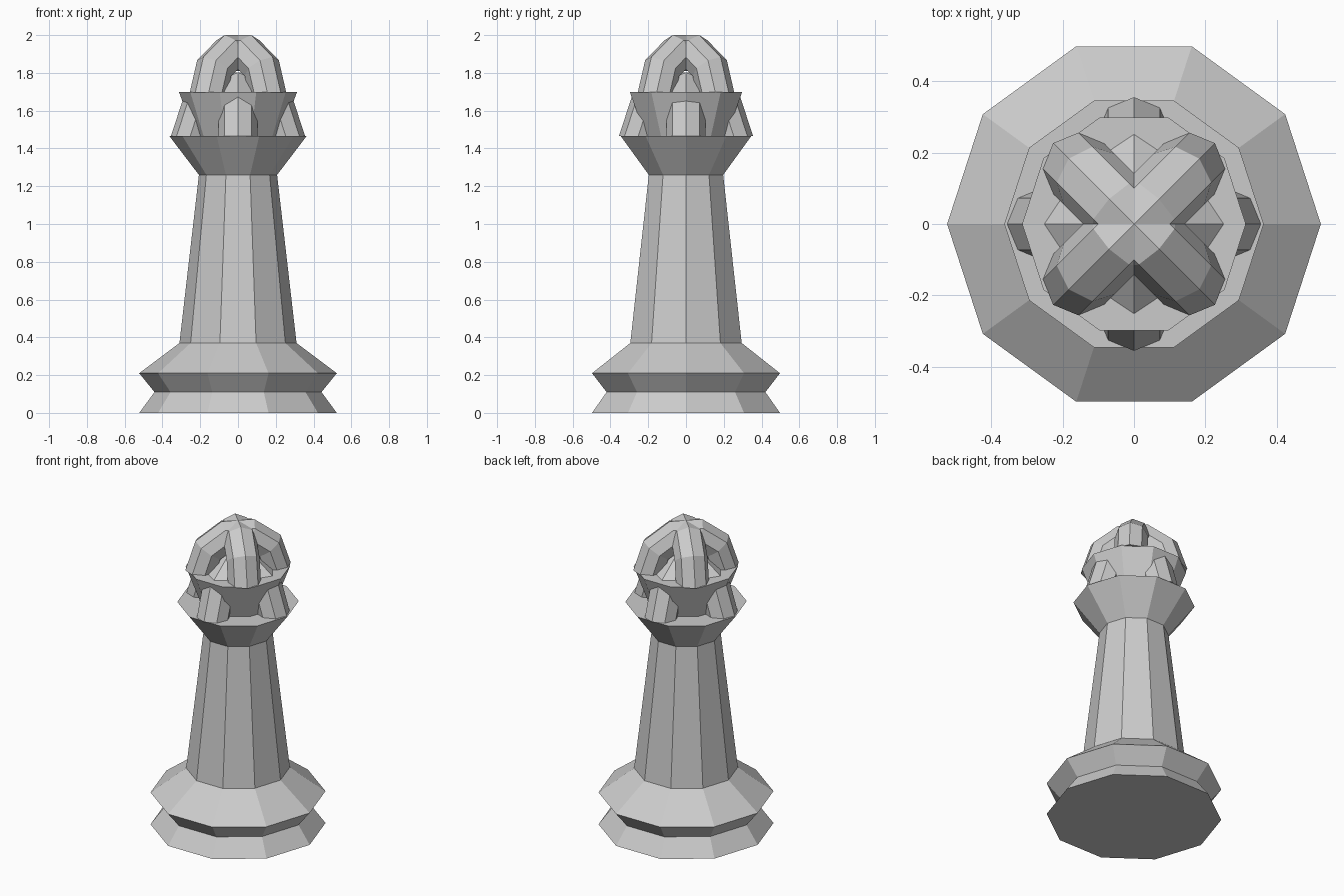
import bpy, bmesh
from math import sin, cos, pi, radians

if "Cube" in bpy.data.objects:
    bpy.data.objects.remove(bpy.data.objects["Cube"])


def make_object(name, bm):
    bmesh.ops.recalc_face_normals(bm, faces=bm.faces)
    mesh = bpy.data.meshes.new(name)
    bm.to_mesh(mesh)
    bm.free()
    obj = bpy.data.objects.new(name, mesh)
    bpy.context.collection.objects.link(obj)
    return obj


def skin(name, rings):
    """Join equal rings of points into a capped, flat-shaded solid."""
    bm = bmesh.new()
    loops = [[bm.verts.new(p) for p in ring] for ring in rings]
    n = len(loops[0])
    for a, b in zip(loops, loops[1:]):
        for i in range(n):
            j = (i + 1) % n
            bm.faces.new((a[i], a[j], b[j], b[i]))
    bm.faces.new(loops[0])
    bm.faces.new(loops[-1])
    return make_object(name, bm)


def turned(name, profile, sides=10):
    """Ten-sided solid from a (radius, height) profile."""
    return skin(name, [[(r * cos(2 * pi * i / sides), r * sin(2 * pi * i / sides), z)
                        for i in range(sides)] for r, z in profile])


def arch(name, major, minor, z, turn):
    """Half ring with an eight-sided section, standing upright."""
    rings = []
    for k in range(6):
        a = radians(36 * k)
        ring = []
        for i in range(8):
            t = 2 * pi * i / 8
            d, side = major + minor * cos(t), minor * sin(t)
            x = d * cos(a)
            ring.append((x * cos(turn) - side * sin(turn),
                         x * sin(turn) + side * cos(turn),
                         z + d * sin(a)))
        rings.append(ring)
    return skin(name, rings)


# Stepped foot, tapered shaft and flared cup
turned("foot", [(0.523, 0), (0.442, 0.11), (0.523, 0.21), (0.31, 0.37)])
turned("shaft", [(0.31, 0.37), (0.207, 1.26)])
turned("cup", [(0.207, 1.26), (0.363, 1.465)])

# Flared collar above the cup
turned("collar", [(0.225, 1.465), (0.313, 1.70)])

# Lower crossed arches, mostly hidden inside the collar
for i in range(2):
    arch("lower_arch", 0.253, 0.102, 1.465, i * pi / 2)

# Upper crossed arches forming the crown, set on the diagonals
for i in range(2):
    arch("upper_arch", 0.22, 0.1, 1.696, pi / 4 + i * pi / 2)
